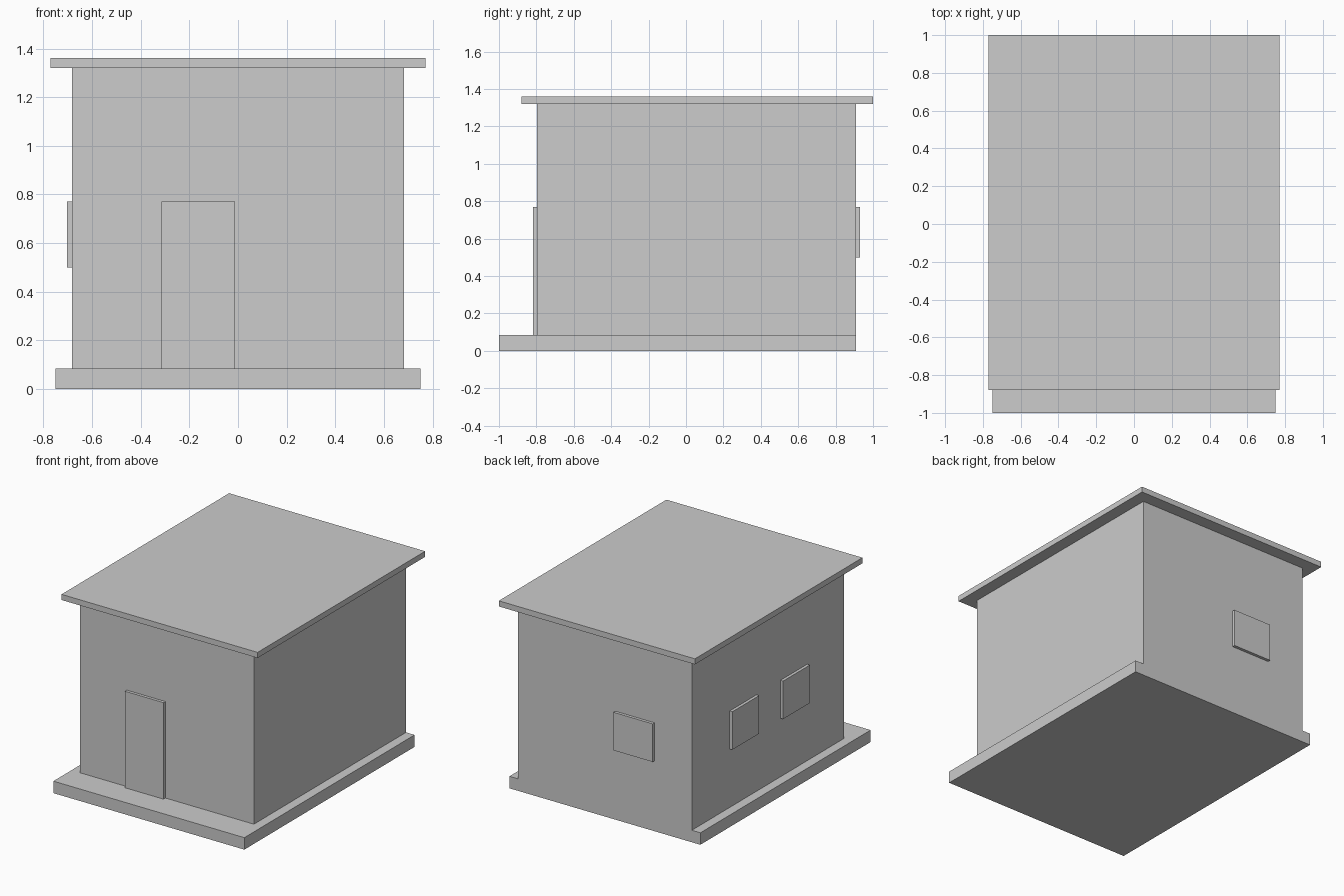
import bpy
import bmesh
from mathutils import Vector

if "Cube" in bpy.data.objects:
    bpy.data.objects.remove(bpy.data.objects["Cube"])

grey = bpy.data.materials.new("light grey")
grey.diffuse_color = (0.604, 0.604, 0.604, 1.0)
grey.use_nodes = True
grey.node_tree.nodes["Principled BSDF"].inputs["Base Color"].default_value = grey.diffuse_color


def box(name, low, high):
    """Axis-aligned block between two opposite corners."""
    low, high = Vector(low), Vector(high)
    size = high - low
    mesh = bpy.data.meshes.new(name)
    bm = bmesh.new()
    bmesh.ops.create_cube(bm, size=1.0)
    bmesh.ops.scale(bm, vec=size, verts=bm.verts)
    bm.to_mesh(mesh)
    bm.free()
    mesh.materials.append(grey)
    obj = bpy.data.objects.new(name, mesh)
    obj.location = (low + high) / 2
    bpy.context.collection.objects.link(obj)
    return obj


# Main extents
HALF = 0.683
FRONT, BACK = -0.797, 0.91
FLOOR, EAVES = 0.085, 1.32
SILL, HEAD = 0.5, 0.77
PLATE = 0.021

# Floor slab with a front porch, flush with the back wall
box("floor_slab", (-0.75, -1.0, 0), (0.75, BACK, FLOOR))

# House body
box("walls", (-HALF, FRONT, FLOOR), (HALF, BACK, EAVES))

# Flat overhanging roof
box("roof", (-0.77, -0.88, EAVES), (0.77, 1.0, 1.36))

# Front door
box("door", (-0.315, FRONT - PLATE, FLOOR), (-0.012, FRONT, HEAD))

# Back window
box("back_window", (-0.39, BACK, SILL), (-0.083, BACK + PLATE, HEAD))

# Two windows on the left wall
for i, y in enumerate((-0.384, 0.185)):
    box(f"left_window_{i + 1}", (-HALF - PLATE, y, SILL), (-HALF, y + 0.3, HEAD))
